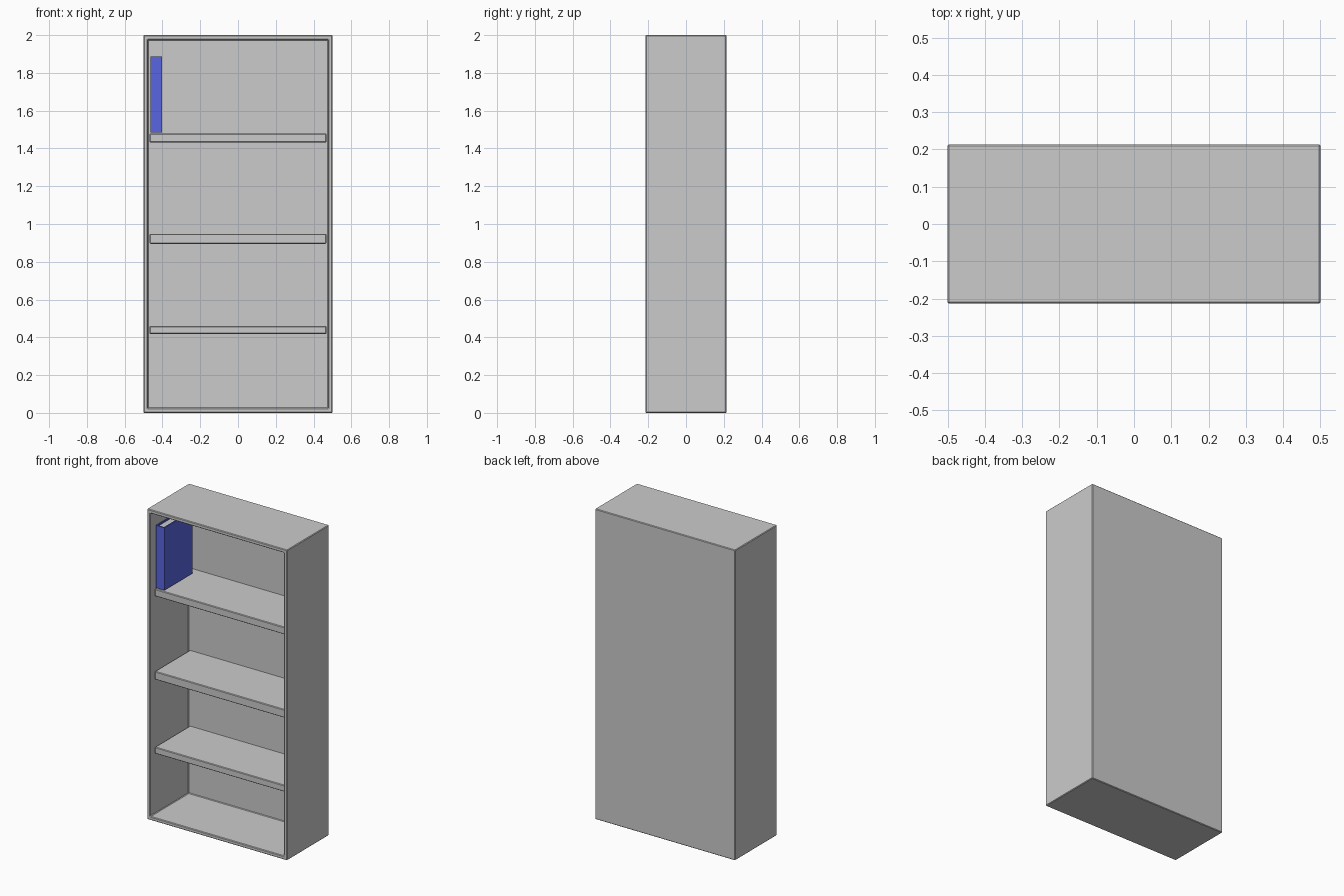
import bpy, bmesh
from mathutils import Vector

if "Cube" in bpy.data.objects:
    bpy.data.objects.remove(bpy.data.objects["Cube"])


def finish(bm, name, bevel=0.0, color=None):
    bmesh.ops.recalc_face_normals(bm, faces=bm.faces)
    mesh = bpy.data.meshes.new(name)
    bm.to_mesh(mesh)
    bm.free()
    ob = bpy.data.objects.new(name, mesh)
    bpy.context.collection.objects.link(ob)
    if bevel:
        mod = ob.modifiers.new("soft_edges", 'BEVEL')
        mod.width = bevel
        mod.segments = 1
    if color:
        mat = bpy.data.materials.new(name + "_color")
        mat.diffuse_color = color
        mat.use_nodes = True
        mat.node_tree.nodes["Principled BSDF"].inputs["Base Color"].default_value = mat.diffuse_color
        mesh.materials.append(mat)
    return ob


def box_bm(lo, hi):
    bm = bmesh.new()
    bmesh.ops.create_cube(bm, size=1)
    lo, hi = Vector(lo), Vector(hi)
    for v in bm.verts:
        v.co = Vector([lo[i] + (v.co[i] + 0.5) * (hi[i] - lo[i]) for i in range(3)])
    return bm


# Cabinet: one box with its front face inset and pushed in
bm = box_bm((-0.5, -0.214, 0), (0.5, 0.214, 2))
bm.normal_update()
front = min(bm.faces, key=lambda f: f.normal.y)
bmesh.ops.inset_region(bm, faces=[front], thickness=0.033)
front = bmesh.ops.extrude_discrete_faces(bm, faces=[front])["faces"][0]
for v in front.verts:
    v.co.y = 0.178
finish(bm, "cabinet", 0.004)

# Shelves, set back slightly from the front
for i, (z0, z1) in enumerate([(0.418, 0.460), (0.895, 0.948), (1.432, 1.479)]):
    bm = box_bm((-0.468, -0.18, z0), (0.468, 0.18, z1))
    finish(bm, f"shelf_{i + 1}", 0.004)

# Book cover: U-shaped outline with the spine at the front, extruded upward
x0, x1, y0, y1, z0, z1, t = -0.464, -0.403, -0.174, 0.112, 1.485, 1.888, 0.008
outline = [(x0, y0), (x1, y0), (x1, y1), (x1 - t, y1), (x1 - t, y0 + t),
           (x0 + t, y0 + t), (x0 + t, y1), (x0, y1)]
bm = bmesh.new()
face = bm.faces.new([bm.verts.new((x, y, z0)) for x, y in outline])
top = bmesh.ops.extrude_face_region(bm, geom=[face])["geom"]
for v in top:
    if isinstance(v, bmesh.types.BMVert):
        v.co.z = z1
finish(bm, "book_cover", color=(0.10, 0.13, 0.75, 1))

# Book pages
finish(box_bm((x0 + t, y0 + t, z0 + 0.008), (x1 - t, y1 - 0.008, z1 - 0.008)), "book_pages")
